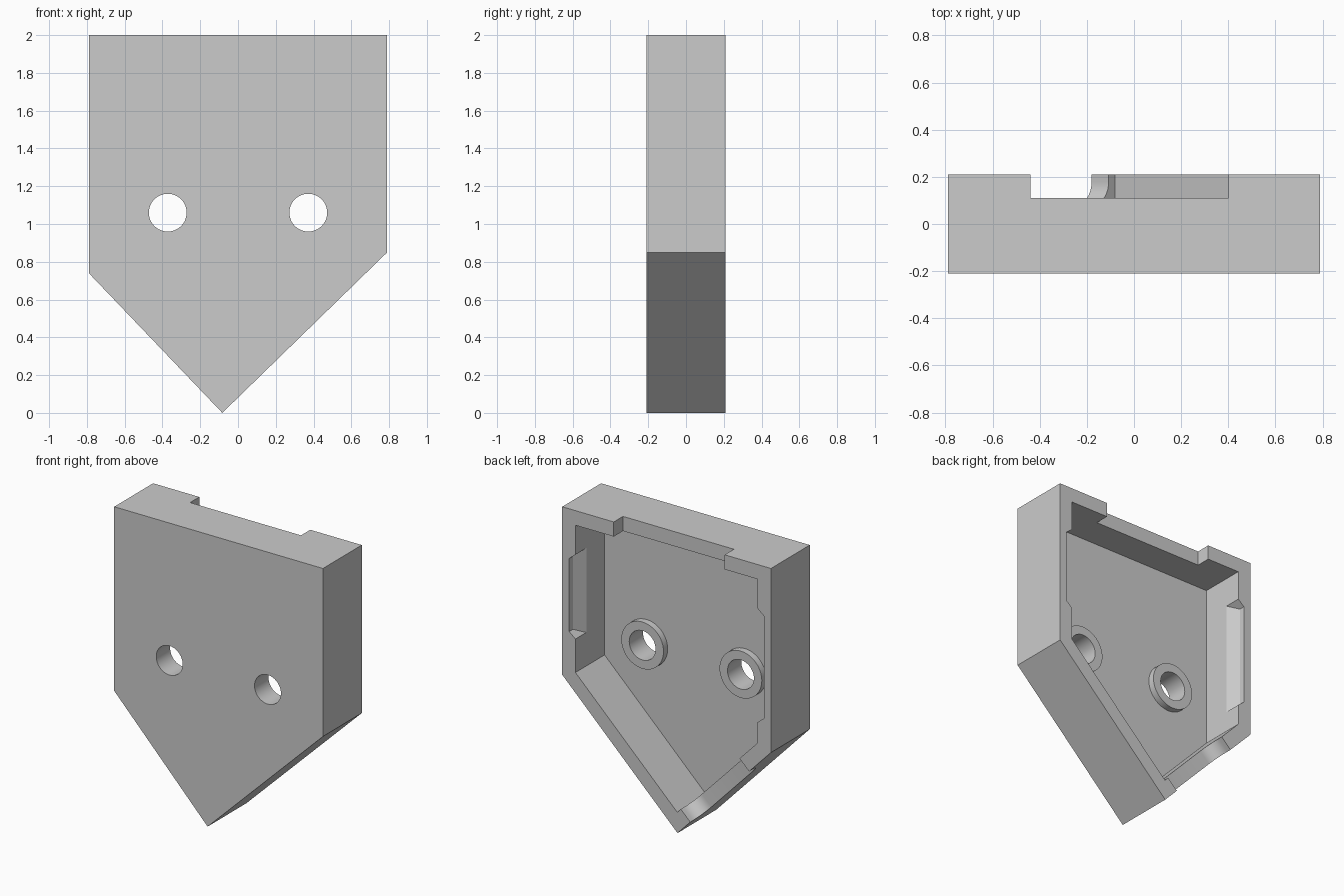
import bpy, bmesh, math
from mathutils import Vector

cube = bpy.data.objects.get("Cube")
if cube:
    bpy.data.objects.remove(cube, do_unlink=True)

grey = bpy.data.materials.new("light_grey")
grey.use_nodes = True
colour = (0.6, 0.6, 0.6, 1)
grey.diffuse_color = colour
grey.node_tree.nodes["Principled BSDF"].inputs["Base Color"].default_value = colour

WALL = 0.1
BACK, FRONT, FLOOR = 0.21, -0.21, -0.105


def loft(name, ring_a, ring_b):
    """Closed solid between two matching rings of points."""
    bm = bmesh.new()
    a = [bm.verts.new(p) for p in ring_a]
    b = [bm.verts.new(p) for p in ring_b]
    bm.faces.new(a)
    bm.faces.new(b[::-1])
    for i in range(len(a)):
        j = (i + 1) % len(a)
        bm.faces.new((a[j], a[i], b[i], b[j]))
    bmesh.ops.recalc_face_normals(bm, faces=bm.faces)
    mesh = bpy.data.meshes.new(name)
    bm.to_mesh(mesh)
    bm.free()
    mesh.materials.append(grey)
    obj = bpy.data.objects.new(name, mesh)
    bpy.context.collection.objects.link(obj)
    return obj


def prism(name, outline, y0, y1):
    """Extrude an (x, z) outline along y."""
    return loft(name, [(x, y0, z) for x, z in outline], [(x, y1, z) for x, z in outline])


def circle(cx, cz, r, n=48):
    return [(cx + r * math.cos(math.tau * i / n), cz + r * math.sin(math.tau * i / n))
            for i in range(n)]


def inset(outline, t):
    """Move every edge of a counter-clockwise outline inwards by t."""
    pts = [Vector(p) for p in outline]
    result = []
    for i, p in enumerate(pts):
        e1 = (p - pts[i - 1]).normalized()
        e2 = (pts[(i + 1) % len(pts)] - p).normalized()
        n1, n2 = Vector((-e1.y, e1.x)), Vector((-e2.y, e2.x))
        result.append(p + (n1 + n2) * t / (1 + n1.dot(n2)))
    return result


def combine(target, tool, operation):
    tool.hide_render = True
    mod = target.modifiers.new(operation.title(), 'BOOLEAN')
    mod.operation, mod.solver, mod.object = operation, 'EXACT', tool
    bpy.context.view_layer.objects.active = target
    bpy.ops.object.modifier_apply(modifier=mod.name)
    bpy.data.objects.remove(tool, do_unlink=True)


# Pointed housing, hollowed from the back
tip, corner = Vector((-0.083, 0)), Vector((-0.79, 0.74))
outline = [tip, (0.79, 0.85), (0.79, 2), (-0.79, 2), corner]
housing = prism("housing", outline, FRONT, BACK)
combine(housing, prism("cavity", inset(outline, WALL), FLOOR, 0.4), 'DIFFERENCE')

# Raised screw bosses with through holes
for x in (-0.372, 0.372):
    combine(housing, prism("boss", circle(x, 1.06, 0.16), FLOOR - 0.03, -0.06), 'UNION')
    combine(housing, prism("hole", circle(x, 1.06, 0.1), -0.4, 0.3), 'DIFFERENCE')

# Wide notch in the top wall
notch = [(-0.44, 1.85), (0.40, 1.85), (0.40, 2.1), (-0.44, 2.1)]
combine(housing, prism("top_notch", notch, 0.11, 0.4), 'DIFFERENCE')

# Tapered snap pockets inside the side walls
def pocket_ring(x, y, low, high):
    return [(x, y, low), (x, y, high), (x, 0.3, high), (x, 0.3, low)]

for side, low, high in ((1, 1.12, 1.70), (-1, 0.92, 1.70)):
    inner = pocket_ring(side * 0.64, 0.01, low - 0.04, high + 0.04)
    outer = pocket_ring(side * 0.737, 0.17, low + 0.04, high - 0.04)
    combine(housing, loft("pocket", inner, outer), 'DIFFERENCE')

# Cable notch with rounded ends across the lower sloping wall
along = (corner - tip).normalized()
inward = Vector((along.y, -along.x))
start, end, depth, radius = 0.14, 0.784, 0.08, 0.1
arc = [math.radians(a) for a in range(0, 91, 9)]
profile = [(end, 0.4)]
profile += [(end - radius + radius * math.cos(a), depth + radius - radius * math.sin(a)) for a in arc]
profile += [(start + radius - radius * math.sin(a), depth + radius - radius * math.cos(a)) for a in arc]
profile += [(start, 0.4)]

def wall_ring(offset):
    points = [(tip + along * s + inward * offset, y) for s, y in profile]
    return [(p.x, y, p.y) for p, y in points]

combine(housing, loft("cable_notch", wall_ring(-0.05), wall_ring(0.13)), 'DIFFERENCE')

# Smooth round surfaces, keep edges sharp
bpy.ops.object.select_all(action='DESELECT')
housing.select_set(True)
bpy.context.view_layer.objects.active = housing
bpy.ops.object.shade_smooth_by_angle(angle=math.radians(25))
